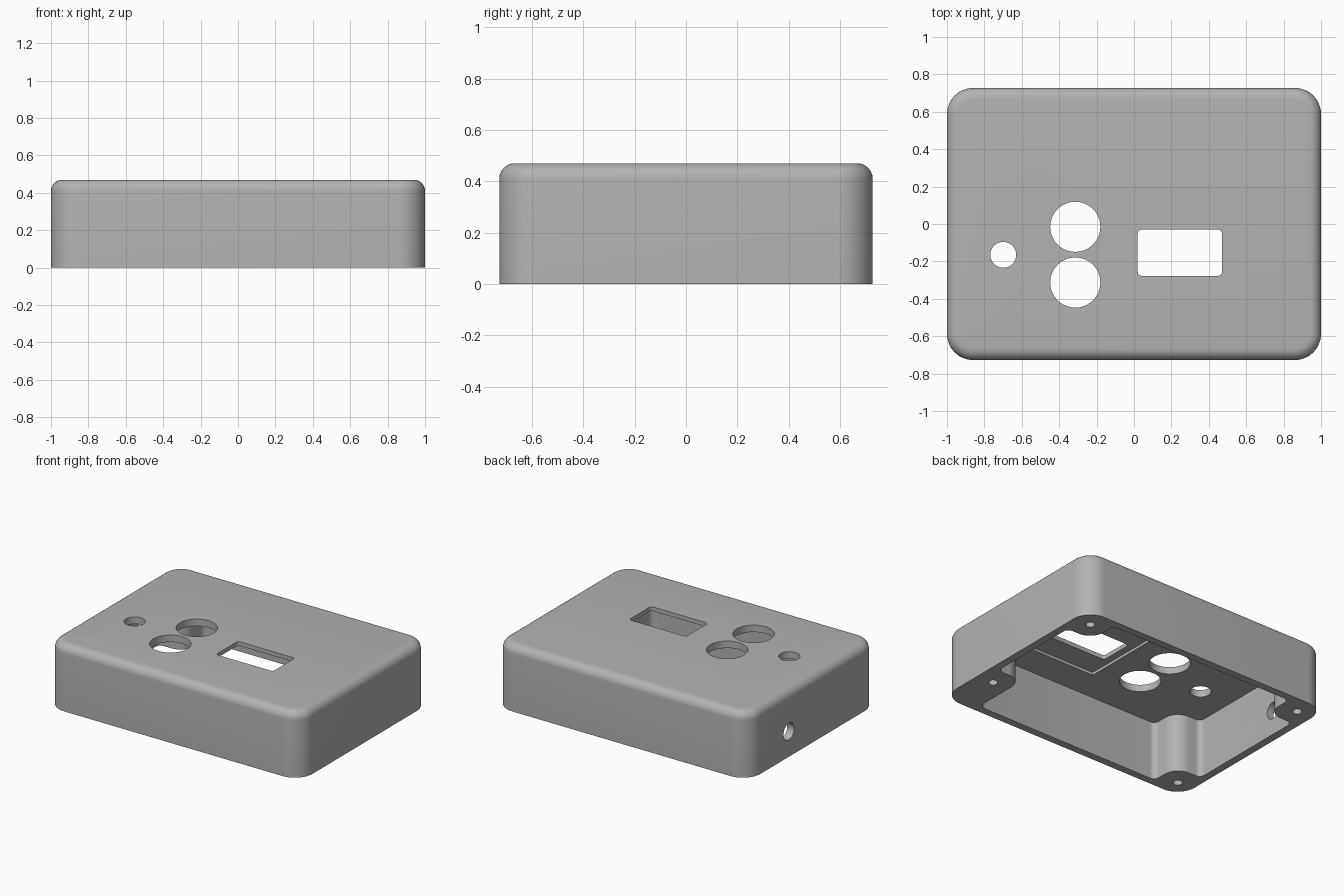
import bpy, bmesh, math
from mathutils import Vector

cube = bpy.data.objects.get("Cube")
if cube:
    bpy.data.objects.remove(cube, do_unlink=True)

grey = bpy.data.materials.new("mid_grey_plastic")
grey.use_nodes = True
colour = (0.45, 0.45, 0.45, 1)
grey.diffuse_color = colour
grey.node_tree.nodes["Principled BSDF"].inputs["Base Color"].default_value = colour

HALF_X, HALF_Y, HEIGHT = 1.0, 0.727, 0.47
CEILING = 0.42


def fillet(corners, steps=8):
    """Round each (x, y, radius) corner of a closed outline."""
    out = []
    n = len(corners)
    for i, (x, y, r) in enumerate(corners):
        p = Vector((x, y))
        a = (Vector(corners[i - 1][:2]) - p).normalized()
        b = (Vector(corners[(i + 1) % n][:2]) - p).normalized()
        half = a.angle(b) / 2
        centre = p + (a + b).normalized() * (r / math.sin(half))
        start = p + a * (r / math.tan(half)) - centre
        end = p + b * (r / math.tan(half)) - centre
        sweep = math.atan2(start.x * end.y - start.y * end.x, start.dot(end))
        for k in range(steps + 1):
            t = sweep * k / steps
            c, s = math.cos(t), math.sin(t)
            out.append(centre + Vector((start.x * c - start.y * s,
                                        start.x * s + start.y * c)))
    return out


def rectangle(x0, x1, y0, y1, r):
    return [(x0, y0, r), (x1, y0, r), (x1, y1, r), (x0, y1, r)]


def prism(name, outline, z0, z1, top_round=0):
    """Extrude an outline upwards, optionally rounding its top rim."""
    bm = bmesh.new()
    base = bm.faces.new([bm.verts.new((p.x, p.y, z0)) for p in outline])
    ext = bmesh.ops.extrude_face_region(bm, geom=[base], use_keep_orig=True)
    top = [g for g in ext["geom"] if isinstance(g, bmesh.types.BMVert)]
    bmesh.ops.translate(bm, verts=top, vec=(0, 0, z1 - z0))
    if top_round:
        rim = [e for e in bm.edges if all(v.co.z > z1 - 1e-4 for v in e.verts)]
        bmesh.ops.bevel(bm, geom=rim, offset=top_round, segments=7,
                        profile=0.5, affect='EDGES')
    bmesh.ops.recalc_face_normals(bm, faces=bm.faces)
    mesh = bpy.data.meshes.new(name)
    bm.to_mesh(mesh)
    bm.free()
    obj = bpy.data.objects.new(name, mesh)
    bpy.context.collection.objects.link(obj)
    mesh.materials.append(grey)
    return obj


def cylinder(name, centre, radius, depth, rotation=(0, 0, 0), sides=48):
    bpy.ops.mesh.primitive_cylinder_add(vertices=sides, radius=radius, depth=depth,
                                        location=centre, rotation=rotation)
    obj = bpy.context.object
    obj.name = name
    obj.data.materials.append(grey)
    return obj


def cut(target, cutter):
    """Subtract the cutter, then discard it."""
    mod = target.modifiers.new("cut", 'BOOLEAN')
    mod.operation = 'DIFFERENCE'
    mod.solver = 'EXACT'
    mod.object = cutter
    bpy.context.view_layer.objects.active = target
    bpy.ops.object.modifier_apply(modifier=mod.name)
    bpy.data.objects.remove(cutter, do_unlink=True)


# Outer case with rounded corners and top rim
case = prism("enclosure_case",
             fillet(rectangle(-HALF_X, HALF_X, -HALF_Y, HALF_Y, 0.14), 12),
             0, HEIGHT, top_round=0.06)

# Open underside: the outline leaves a screw boss in every corner
IN_X, IN_Y, BX, BY = 0.945, 0.673, 0.74, 0.46
cavity = [(BX, -IN_Y, 0.05), (BX, -0.24, 0.11), (IN_X, -0.24, 0.04),
          (IN_X, BY, 0.04), (BX, BY, 0.11), (BX, IN_Y, 0.04),
          (-BX, IN_Y, 0.04), (-BX, BY, 0.11), (-IN_X, BY, 0.04),
          (-IN_X, -BY, 0.04), (-BX, -BY, 0.11), (-BX, -IN_Y, 0.04)]
cut(case, prism("cavity", fillet(cavity), -0.1, CEILING))

# Display recess in the ceiling and the window above it
cut(case, prism("display_recess", fillet(rectangle(-0.03, 0.53, -0.45, 0.14, 0.01), 3),
                CEILING - 0.05, CEILING + 0.02))
cut(case, prism("display_window", fillet(rectangle(0.02, 0.47, -0.277, -0.03, 0.02), 4),
                0.3, 0.6))

# Round openings in the top
for x, y, r in [(-0.314, -0.015, 0.134), (-0.314, -0.313, 0.134), (-0.699, -0.165, 0.069)]:
    cut(case, cylinder("top_opening", (x, y, HEIGHT), r, 0.3))

# Cable opening in the side wall
cut(case, cylinder("cable_opening", (-HALF_X, 0.27, 0.18), 0.06, 0.3,
                   (0, math.pi / 2, 0), 32))

# Blind screw holes
for x, y in [(-0.875, -0.605), (-0.875, 0.595), (0.87, 0.595), (0.87, -0.38)]:
    cut(case, cylinder("screw_hole", (x, y, 0.1), 0.031, 0.4, sides=24))

# Smooth shading with sharp rims
bpy.ops.object.select_all(action='DESELECT')
case.select_set(True)
bpy.context.view_layer.objects.active = case
bpy.ops.object.shade_smooth_by_angle(angle=math.radians(30))
